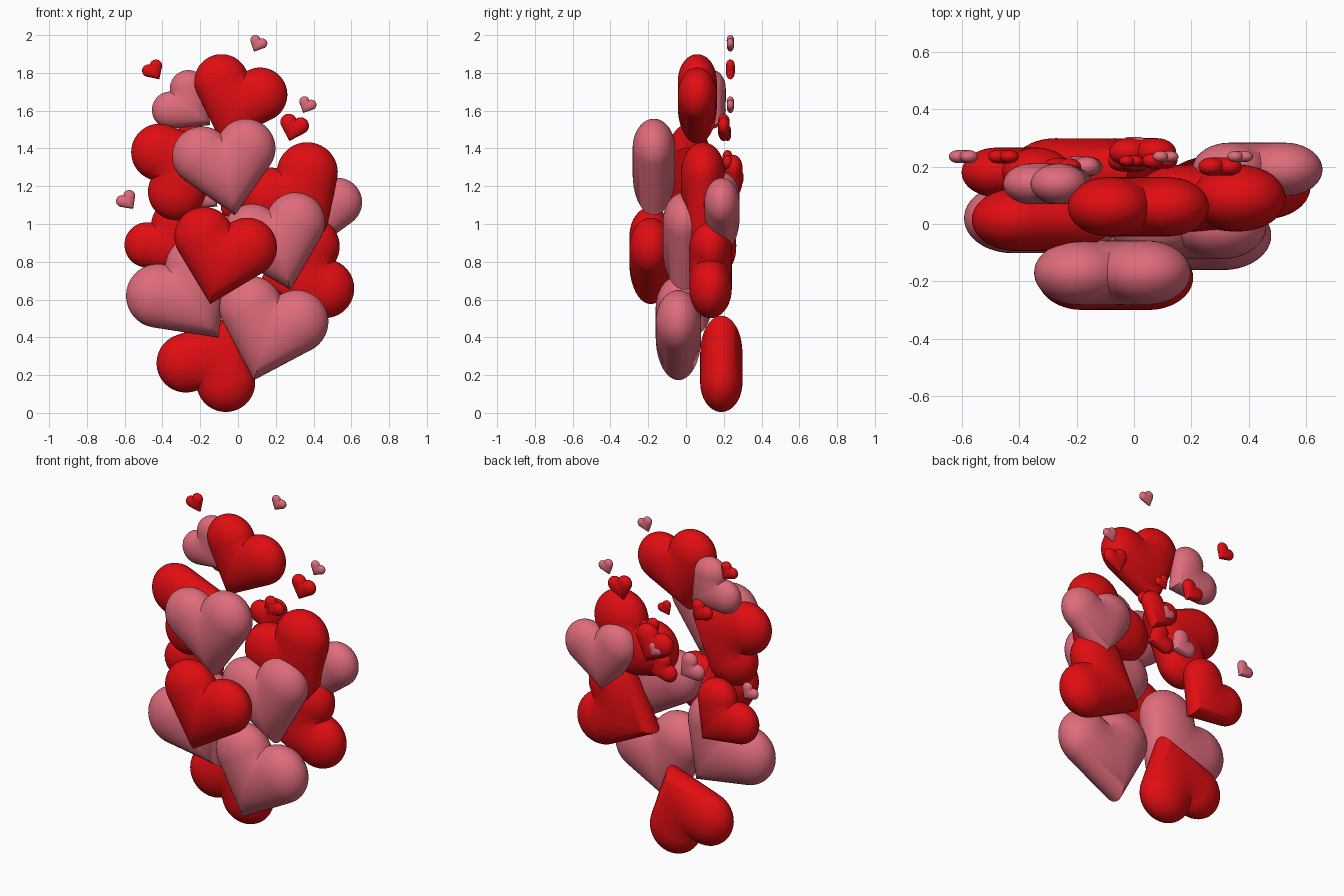
import bpy
import bmesh
import math
from mathutils import Matrix

default_cube = bpy.data.objects.get("Cube")
if default_cube:
    bpy.data.objects.remove(default_cube, do_unlink=True)

# Heart proportions for a half width of one
LOBE_OFFSET = 0.43
LOBE_RADIUS = 0.57
HALF_DEPTH = 0.41


def make_material(name, colour):
    material = bpy.data.materials.new(name)
    material.use_nodes = True
    material.diffuse_color = colour
    shader = material.node_tree.nodes["Principled BSDF"]
    shader.inputs["Base Color"].default_value = colour
    shader.inputs["Roughness"].default_value = 0.5
    return material


def make_heart_mesh(name, material):
    """A tilted capsule cut on the centre plane and mirrored."""
    bm = bmesh.new()
    bmesh.ops.create_uvsphere(bm, u_segments=40, v_segments=24, radius=LOBE_RADIUS)
    # Stretch the lower hemisphere so that the lobe becomes a long capsule
    for vert in bm.verts:
        vert.co.y *= HALF_DEPTH / LOBE_RADIUS
        if vert.co.z < -0.001:
            vert.co.z -= 3
    # Lean the capsule outward
    lean = Matrix.Rotation(math.radians(45), 4, "Y")
    bmesh.ops.transform(bm, matrix=Matrix.Translation((LOBE_OFFSET, 0, 0)) @ lean, verts=bm.verts)
    # Keep one half and mirror it
    bmesh.ops.bisect_plane(bm, geom=bm.verts[:] + bm.edges[:] + bm.faces[:],
                           plane_co=(0, 0, 0), plane_no=(1, 0, 0), clear_inner=True)
    bmesh.ops.mirror(bm, geom=bm.verts[:] + bm.edges[:] + bm.faces[:],
                     axis="X", merge_dist=0.001)
    bmesh.ops.recalc_face_normals(bm, faces=bm.faces)
    mesh = bpy.data.meshes.new(name)
    bm.to_mesh(mesh)
    bm.free()
    mesh.materials.append(material)
    # Smooth lobes with a crisp notch and tip
    mesh.polygons.foreach_set("use_smooth", [True] * len(mesh.polygons))
    mesh.set_sharp_from_angle(angle=math.radians(50))
    return mesh


red = make_heart_mesh("red_heart", make_material("red", (0.75, 0.004, 0.006, 1)))
pink = make_heart_mesh("pink_heart", make_material("pink", (0.74, 0.15, 0.2, 1)))


def add_heart(name, mesh, x, y, z, size, turn):
    """Place a heart by its lobe centre, half width and turn in degrees."""
    heart = bpy.data.objects.new(name, mesh)
    heart.location = (x, y, z)
    heart.scale = (size, size, size)
    heart.rotation_euler = (0, math.radians(-turn), 0)
    bpy.context.collection.objects.link(heart)
    return heart


# Large hearts at the front of the cluster
add_heart("front_upper_heart", pink, -.075, -.17, 1.38, .275, 10)
add_heart("front_middle_heart", red, -.065, -.187, .905, .275, -14)
add_heart("front_lower_heart", pink, .19, -.04, .52, .294, -17)
add_heart("front_left_heart", pink, .19, -.01, .98, .275, 15)

# Large hearts around the sides
add_heart("lower_right_heart", pink, -.32, .02, .695, .297, 36)
add_heart("upper_right_heart", red, -.37, .015, 1.275, .265, 113)
add_heart("upper_left_heart", red, .265, .09, 1.205, .283, 33)
add_heart("lower_left_heart", red, .42, .13, .77, .275, -71)
add_heart("crown_heart", red, .015, .06, 1.72, .252, -19)
add_heart("base_heart", red, -.17, .187, .212, .273, 154)

# Medium hearts behind
add_heart("rear_right_heart", red, -.41, .18, .945, .21, 38)
add_heart("rear_left_heart", pink, .43, .19, 1.13, .228, -9)
add_heart("rear_crown_heart", pink, -.31, .14, 1.66, .172, 50)

# Small floating hearts
add_heart("floating_top_heart", pink, .11, .235, 1.965, .047, -26)
add_heart("floating_right_heart", red, -.455, .235, 1.825, .057, 33)
add_heart("floating_left_heart", pink, .37, .235, 1.64, .047, -26)
add_heart("floating_low_heart", pink, -.595, .235, 1.135, .055, 36)
add_heart("floating_large_heart", red, .3, .2, 1.53, .077, -17)

# Small hearts gathered at the back
add_heart("back_right_heart", red, -.25, .2, 1.52, .07, 32)
add_heart("back_top_heart", red, -.01, .22, 1.485, .045, -35)
add_heart("back_centre_heart", red, .03, .25, 1.28, .12, 20)
add_heart("back_low_heart", red, -.02, .22, 1.12, .09, 60)
add_heart("back_low_right_heart", pink, -.19, .2, 1.16, .085, 50)
add_heart("back_tiny_heart", pink, 0, .285, 1.25, .045, 30)
add_heart("back_left_heart", red, .09, .22, 1.34, .065, -30)
